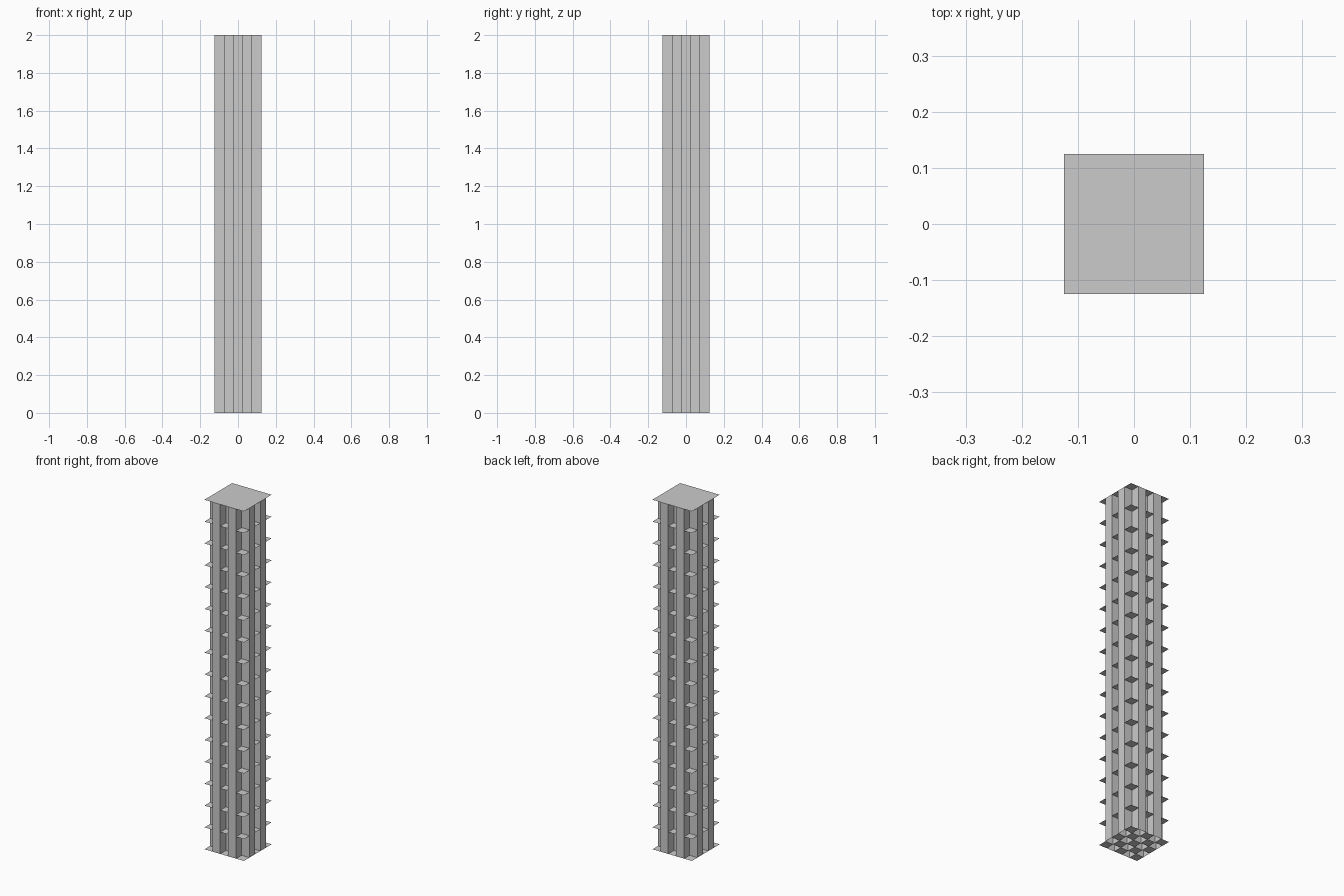
import bpy, bmesh

if "Cube" in bpy.data.objects:
    bpy.data.objects.remove(bpy.data.objects["Cube"])

C = 0.05          # cell size in plan (5 x 5 cells)
H = 0.125         # half width
TOP = 2.0
STEP = 0.125      # shelf spacing


def make(name, build):
    bm = bmesh.new()
    build(bm)
    bmesh.ops.remove_doubles(bm, verts=bm.verts, dist=1e-5)
    me = bpy.data.meshes.new(name)
    bm.to_mesh(me)
    bm.free()
    ob = bpy.data.objects.new(name, me)
    bpy.context.collection.objects.link(ob)


def quad(bm, *pts):
    bm.faces.new([bm.verts.new(p) for p in pts])


def plate(bm, x0, y0, x1, y1, z, up=True):
    pts = [(x0, y0, z), (x1, y0, z), (x1, y1, z), (x0, y1, z)]
    quad(bm, *(pts if up else pts[::-1]))


# Square tubes on the odd checkerboard cells, open at the bottom
def tubes(bm):
    for i in range(5):
        for j in range(5):
            if (i + j) % 2 == 0:
                continue
            x, y = -H + i * C, -H + j * C
            ring = [(x, y), (x + C, y), (x + C, y + C), (x, y + C)]
            for k in range(4):
                a, b = ring[k], ring[(k + 1) % 4]
                quad(bm, (*a, 0), (*b, 0), (*b, TOP), (*a, TOP))


# Small square shelves in the even cells at each level
def shelves(bm):
    for n in range(16):
        if n % 4 == 3:
            continue
        for i in range(5):
            for j in range(5):
                if (i + j) % 2 == 0:
                    x, y = -H + i * C, -H + j * C
                    plate(bm, x, y, x + C, y + C, n * STEP, n > 0)


# Full floor plates every fourth level
def floors(bm):
    for n in (3, 7, 11, 15):
        plate(bm, -H, -H, H, H, n * STEP)


make("tubes", tubes)
make("shelves", shelves)
make("floors", floors)
make("roof", lambda bm: plate(bm, -H, -H, H, H, TOP))
